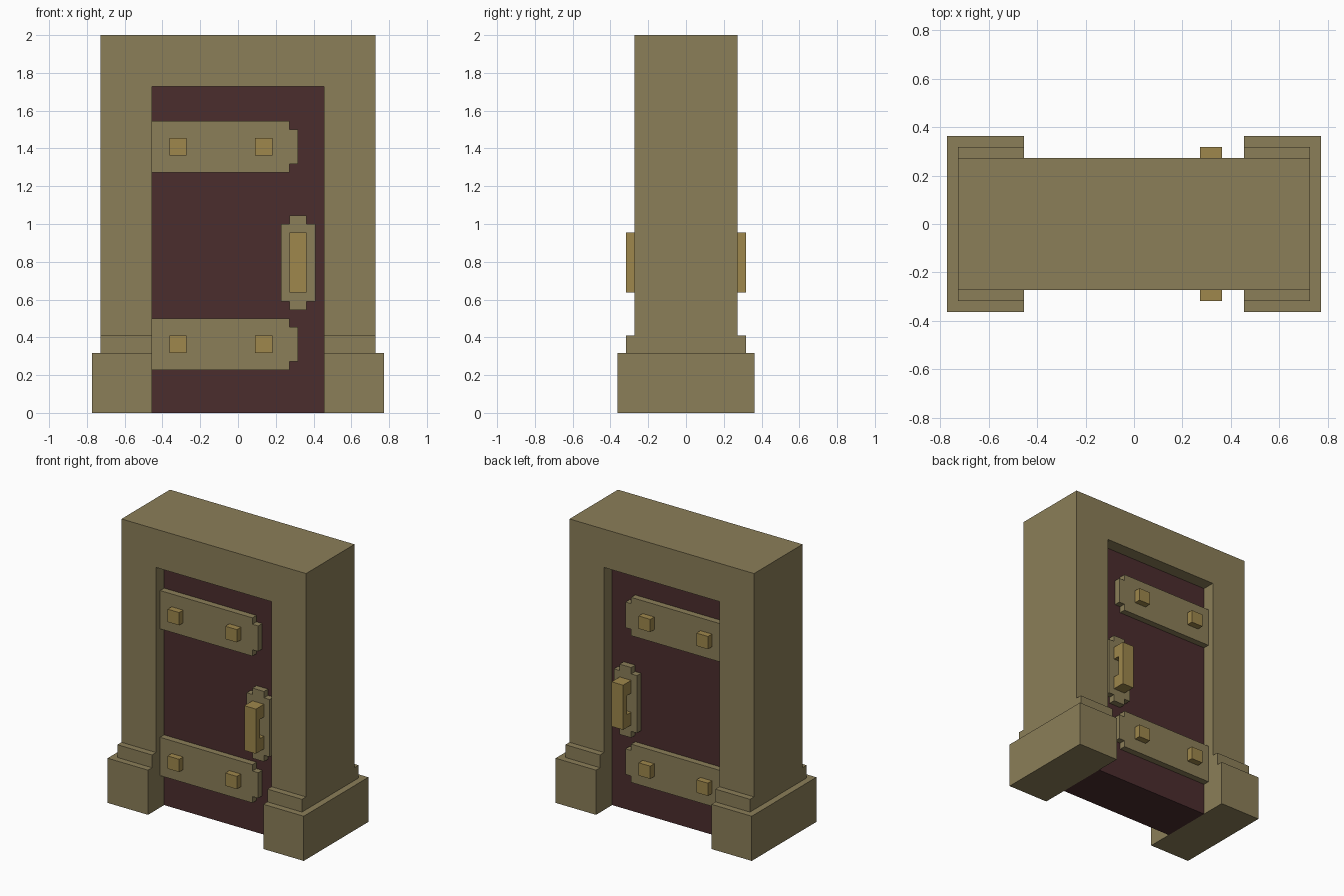
import bpy, bmesh
from mathutils import Vector

U = 1 / 22  # one block of the model's grid

cube = bpy.data.objects.get("Cube")
if cube:
    bpy.data.objects.remove(cube)


def material(name, r, g, b):
    m = bpy.data.materials.new(name)
    m.use_nodes = True
    m.diffuse_color = (r, g, b, 1)
    m.node_tree.nodes["Principled BSDF"].inputs["Base Color"].default_value = (r, g, b, 1)
    return m


STONE = material("tan stone", 0.258, 0.209, 0.098)
GOLD = material("dull gold", 0.342, 0.242, 0.072)
MAROON = material("dark maroon", 0.070, 0.026, 0.027)
SOOT = material("soot black", 0.025, 0.019, 0.017)


def finish(name, bm, mats, mirror=""):
    bmesh.ops.scale(bm, vec=(U, U, U), verts=bm.verts)
    mesh = bpy.data.meshes.new(name)
    bm.to_mesh(mesh)
    bm.free()
    for m in mats:
        mesh.materials.append(m)
    obj = bpy.data.objects.new(name, mesh)
    bpy.context.collection.objects.link(obj)
    if mirror:
        mod = obj.modifiers.new("Mirror", "MIRROR")
        mod.use_axis = [axis in mirror for axis in "xyz"]
    return obj


def prism(name, outline, lo, hi, mat, mirror="", along="y"):
    """Extrude an (x, z) outline along y, or a (y, z) outline along x."""
    bm = bmesh.new()
    point = (lambda a, z: (a, lo, z)) if along == "y" else (lambda a, z: (lo, a, z))
    face = bm.faces.new([bm.verts.new(point(a, z)) for a, z in outline])
    out = bmesh.ops.extrude_face_region(bm, geom=[face], use_keep_orig=True)
    step = Vector((0, hi - lo, 0)) if along == "y" else Vector((hi - lo, 0, 0))
    bmesh.ops.translate(bm, vec=step,
                        verts=[g for g in out["geom"] if isinstance(g, bmesh.types.BMVert)])
    bmesh.ops.recalc_face_normals(bm, faces=bm.faces)
    return finish(name, bm, [mat], mirror)


def rect(a0, a1, z0, z1):
    return [(a0, z0), (a1, z0), (a1, z1), (a0, z1)]


# Stone surround and stepped plinths
prism("door_frame", [(-16, 9), (-10, 9), (-10, 38), (10, 38),
                     (10, 9), (16, 9), (16, 44), (-16, 44)], -6, 6, STONE)
prism("plinth_block", rect(10, 17, 0, 7), -8, 8, STONE, "x")
prism("plinth_step", rect(10, 16, 7, 9), -7, 7, STONE, "x")

# Door leaf with a sunken pierced pattern; rows run from top to bottom
half = ["#.#.###.#.#",
        ".###.#.###.",
        "#####.#####"]
pattern = half + half[1::-1]
xs = [-10, *range(-8, 4), 10]
zs = [0, *range(17, 23), 38]
bm = bmesh.new()
grid = [[bm.verts.new((x, -4, z)) for x in xs] for z in zs]
sunken = []
for j in range(len(zs) - 1):
    for i in range(len(xs) - 1):
        f = bm.faces.new((grid[j][i], grid[j][i + 1], grid[j + 1][i + 1], grid[j + 1][i]))
        in_panel = 1 <= j <= len(pattern) and 1 <= i <= len(pattern[0])
        if in_panel and pattern[-j][i - 1] == "#":
            sunken.append(f)
# Door edges run back to the middle plane, where the mirror takes over
rim = bmesh.ops.extrude_edge_only(bm, edges=[e for e in bm.edges if e.is_boundary])
for g in rim["geom"]:
    if isinstance(g, bmesh.types.BMVert):
        g.co.y = 0
floor = bmesh.ops.extrude_face_region(bm, geom=sunken)
for g in floor["geom"]:
    if isinstance(g, bmesh.types.BMVert):
        g.co.y = -3
for f in bm.faces:
    if all(abs(v.co.y + 3) < 0.01 for v in f.verts):
        f.material_index = 1
finish("door_leaf", bm, [MAROON, SOOT], "y")

# Hinge straps with bolts on both faces
for label, z in (("lower", 5), ("upper", 28)):
    prism(label + "_strap", [(-10, z), (6, z), (6, z + 1), (7, z + 1), (7, z + 5),
                             (6, z + 5), (6, z + 6), (-10, z + 6)], -5, -4, STONE, "y")
    for side, x in (("outer", -8), ("inner", 2)):
        prism(f"{label}_{side}_bolt", rect(x, x + 2, z + 2, z + 4), -6, -5, GOLD, "y")

# Handle plate and bracket-shaped pull on both faces
prism("handle_plate", [(5, 13), (6, 13), (6, 12), (8, 12), (8, 13), (9, 13),
                       (9, 22), (8, 22), (8, 23), (6, 23), (6, 22), (5, 22)],
      -5, -4, STONE, "y")
prism("handle_pull", [(-7, 14), (-5, 14), (-5, 16), (-6, 16),
                      (-6, 19), (-5, 19), (-5, 21), (-7, 21)], 6, 8, GOLD, "y", along="x")
